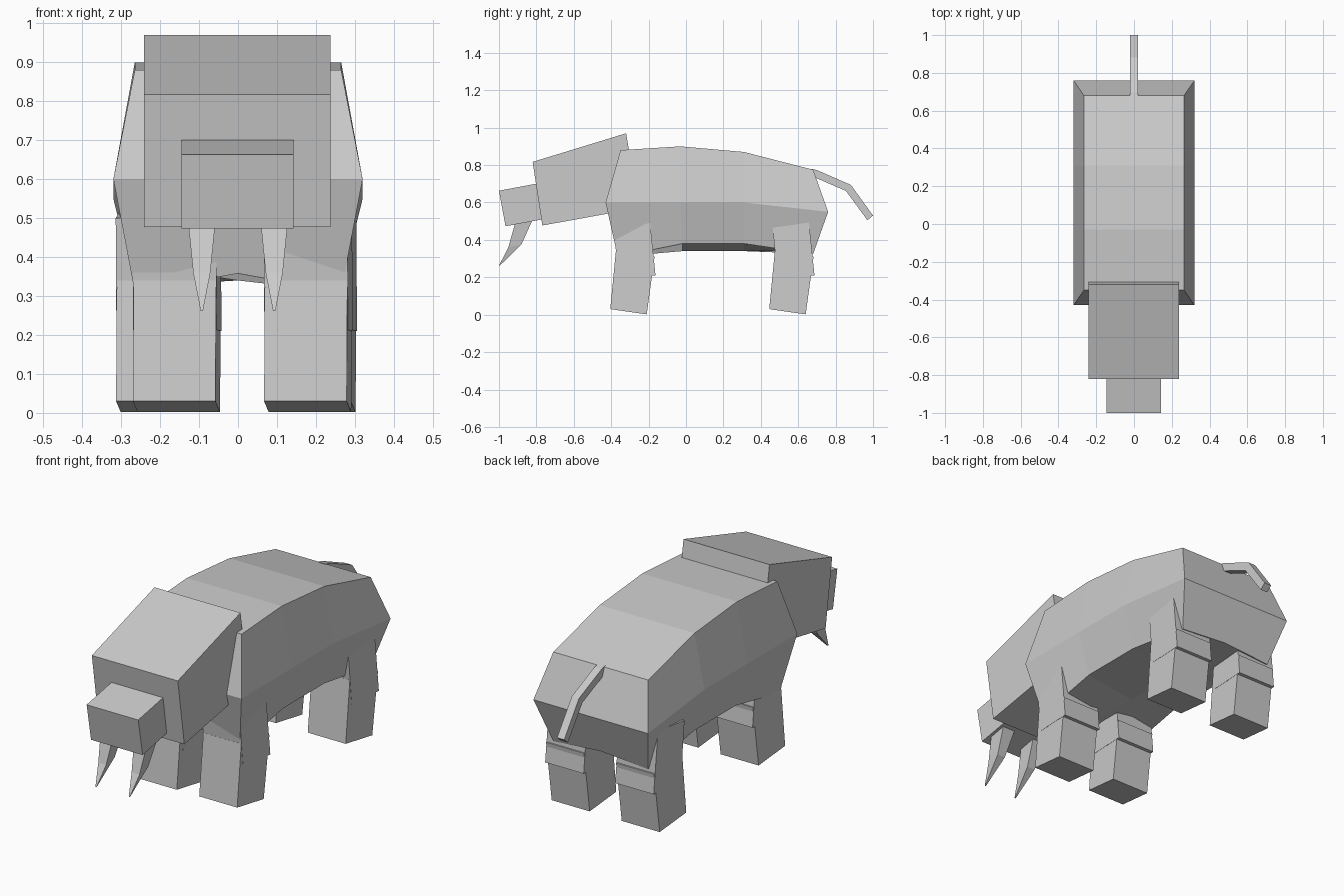
import bpy, bmesh

if "Cube" in bpy.data.objects:
    bpy.data.objects.remove(bpy.data.objects["Cube"])


def mesh_object(name, verts, faces):
    bm = bmesh.new()
    vs = [bm.verts.new(v) for v in verts]
    for f in faces:
        bm.faces.new([vs[i] for i in f])
    bmesh.ops.recalc_face_normals(bm, faces=bm.faces)
    me = bpy.data.meshes.new(name)
    bm.to_mesh(me)
    bm.free()
    ob = bpy.data.objects.new(name, me)
    bpy.context.collection.objects.link(ob)
    return ob


def loft(name, rings, caps=None):
    """Skin equal-sized rings; caps lists the index polygons closing each end."""
    n = len(rings[0])
    caps = caps or [list(range(n))]
    faces = []
    for r in range(len(rings) - 1):
        for i in range(n):
            j = (i + 1) % n
            faces.append((r * n + i, r * n + j, (r + 1) * n + j, (r + 1) * n + i))
    last = (len(rings) - 1) * n
    faces += [list(c) for c in caps] + [[last + i for i in c] for c in caps]
    return mesh_object(name, [v for ring in rings for v in ring], faces)


def slab(name, profile, x0, x1, skew=0.0):
    """Side profile (y, z) extruded across x, optionally turned a little."""
    y0 = min(p[0] for p in profile)
    return loft(name, [[(x + skew * (y - y0), y, z) for y, z in profile] for x in (x0, x1)])


# Body: each station has (y, z) of back, flank, belly edge, belly centre
stations = [
    ((-0.35, 0.88), (-0.43, 0.60), (-0.365, 0.31), (-0.365, 0.358)),
    ((-0.03, 0.90), (-0.03, 0.60), (-0.02, 0.38), (-0.02, 0.34)),
    ((0.31, 0.87), (0.31, 0.60), (0.31, 0.38), (0.31, 0.34)),
    ((0.68, 0.775), (0.76, 0.55), (0.68, 0.325), (0.68, 0.345)),
]
rings = []
for t, m, b, c in stations:
    rings.append([(-0.265, *t), (0.265, *t), (0.32, *m), (0.265, *b),
                  (0, *c), (-0.265, *b), (-0.32, *m)])
loft("body", rings, [(0, 1, 2, 6), (6, 2, 3, 4, 5)])

# Head and muzzle
slab("head", [(-0.82, 0.817), (-0.32, 0.97), (-0.255, 0.57), (-0.768, 0.477)], -0.242, 0.238)
slab("muzzle", [(-1.0, 0.663), (-0.76, 0.708), (-0.73, 0.517), (-0.965, 0.473)], -0.145, 0.143)

# Tusks: (front y, front z, back y, back z, half width)
tusk = [(-0.905, 0.52, -0.81, 0.53, 0.038), (-0.95, 0.36, -0.88, 0.375, 0.022),
        (-1.0, 0.262, -0.994, 0.264, 0.003)]
for side, cx in (("left", -0.093), ("right", 0.093)):
    loft(side + "_tusk", [[(cx - w, fy, fz), (cx + w, fy, fz), (cx + w, by, bz), (cx - w, by, bz)]
                          for fy, fz, by, bz, w in tusk])

# Legs: slightly turned shin and thigh blocks
shin = [(-0.405, 0.03), (-0.21, 0.002), (-0.168, 0.31), (-0.375, 0.34)]
thigh = [(-0.362, 0.213), (-0.163, 0.21), (-0.195, 0.52), (-0.39, 0.50)]
for name, x0, dy in (("front_left", -0.27, 0), ("front_right", 0.067, 0),
                     ("rear_left", -0.313, 0.85), ("rear_right", 0.078, 0.85)):
    slab(name + "_shin", [(y + dy, z) for y, z in shin], x0, x0 + 0.212, 0.06)
    slab(name + "_thigh", [(y + dy, z) for y, z in thigh], x0 - 0.001, x0 + 0.214, 0.06)

# Tail
slab("tail_base", [(0.67, 0.78), (0.70, 0.773), (0.882, 0.694), (0.855, 0.662), (0.67, 0.742)], -0.02, 0.02)
slab("tail_tip", [(0.882, 0.694), (1.0, 0.53), (0.97, 0.505), (0.855, 0.662)], -0.02, 0.02)
